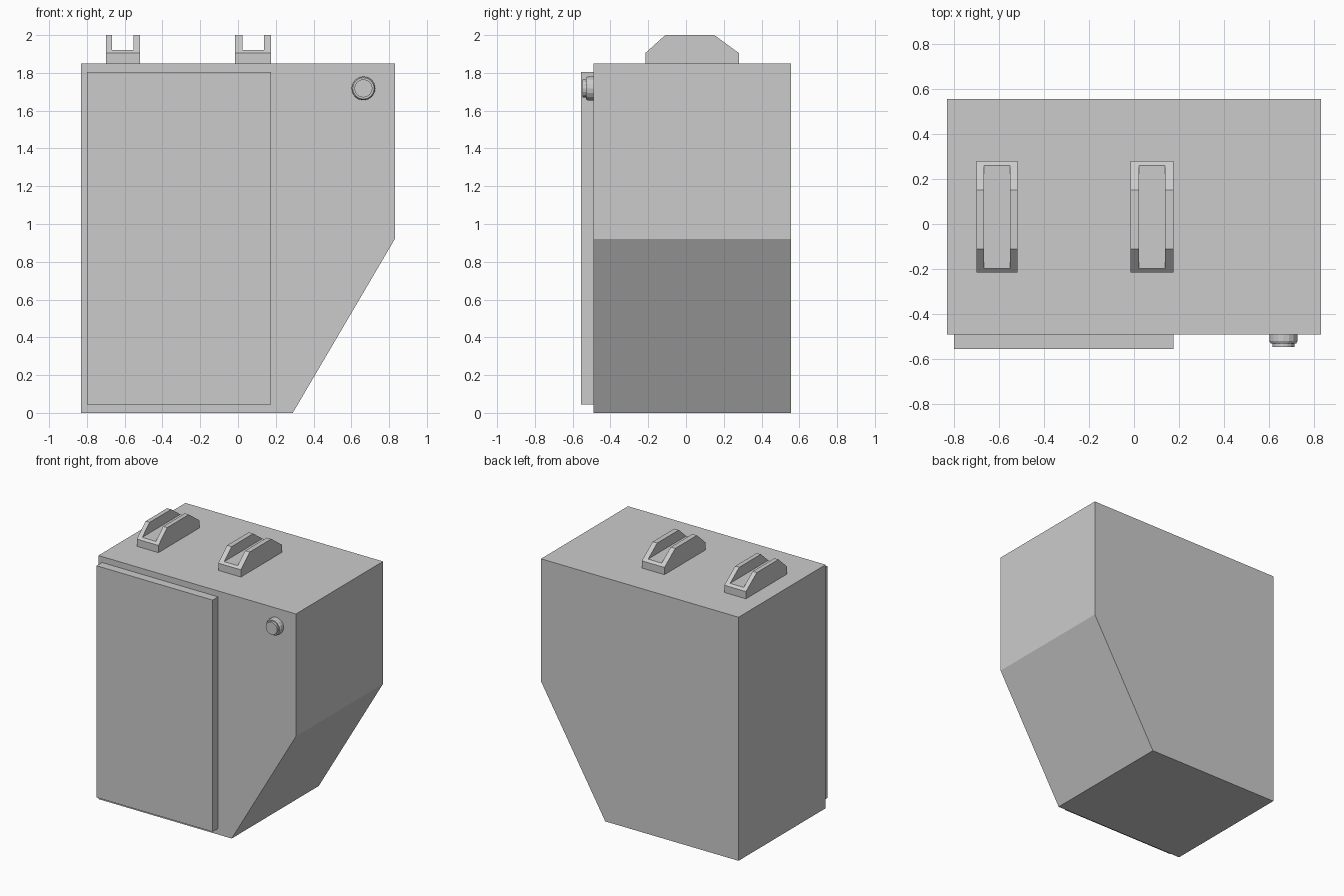
import bpy, bmesh, math
from mathutils import Vector

if "Cube" in bpy.data.objects:
    bpy.data.objects.remove(bpy.data.objects["Cube"])


def prism(name, profile, place, start, end):
    """Extrude a 2D profile from start to end; place maps (a, b, depth) to xyz."""
    bm = bmesh.new()
    face = bm.faces.new([bm.verts.new(place(a, b, start)) for a, b in profile])
    moved = bmesh.ops.extrude_face_region(bm, geom=[face])["geom"]
    shift = Vector(place(0, 0, end)) - Vector(place(0, 0, start))
    bmesh.ops.translate(bm, vec=shift,
                        verts=[v for v in moved if isinstance(v, bmesh.types.BMVert)])
    bmesh.ops.recalc_face_normals(bm, faces=bm.faces)
    mesh = bpy.data.meshes.new(name)
    bm.to_mesh(mesh)
    bm.free()
    obj = bpy.data.objects.new(name, mesh)
    bpy.context.collection.objects.link(obj)
    return obj


def along_y(a, b, d):
    return (a, d, b)


def along_x(a, b, d):
    return (d, a, b)


def rect(a0, a1, b0, b1):
    return [(a0, b0), (a1, b0), (a1, b1), (a0, b1)]


# Cabinet with a sloped lower right corner
prism("cabinet_body",
      [(-0.83, 0), (0.29, 0), (0.83, 0.92), (0.83, 1.85), (-0.83, 1.85)],
      along_y, -0.49, 0.555)

# Front door panel
prism("door_panel", rect(-0.80, 0.175, 0.045, 1.805), along_y, -0.555, -0.49)

# Top brackets: tapered blocks with a channel cut through
side = [(-0.215, 1.85), (-0.215, 1.905), (-0.11, 2.0),
        (0.15, 2.0), (0.28, 1.905), (0.28, 1.85)]
for name, x0, x1, wall in (("left_bracket", -0.70, -0.518, 0.034),
                           ("right_bracket", -0.015, 0.175, 0.038)):
    bracket = prism(name, side, along_x, x0, x1)
    cutter = prism(name + "_cutter", rect(x0 + wall, x1 - wall, 1.92, 2.1),
                   along_y, -0.4, 0.4)
    cutter.hide_render = True
    mod = bracket.modifiers.new("channel", "BOOLEAN")
    mod.operation = "DIFFERENCE"
    mod.solver = "EXACT"
    mod.object = cutter
    bpy.context.view_layer.objects.active = bracket
    bpy.ops.object.modifier_apply(modifier=mod.name)
    bpy.data.objects.remove(cutter)

# Round button: rings of (radius, y), capped at both ends
SIDES = 16
bm = bmesh.new()
rings = []
for r, y in ((0.063, -0.49), (0.063, -0.52), (0.057, -0.53),
             (0.048, -0.53), (0.048, -0.547)):
    angles = [2 * math.pi * i / SIDES for i in range(SIDES)]
    rings.append([bm.verts.new((0.664 + r * math.cos(t), y, 1.718 + r * math.sin(t)))
                  for t in angles])
for a, b in zip(rings, rings[1:]):
    for i in range(SIDES):
        j = (i + 1) % SIDES
        bm.faces.new((a[i], a[j], b[j], b[i]))
bm.faces.new(rings[0])
bm.faces.new(rings[-1])
bmesh.ops.recalc_face_normals(bm, faces=bm.faces)
mesh = bpy.data.meshes.new("door_button")
bm.to_mesh(mesh)
bm.free()
bpy.context.collection.objects.link(bpy.data.objects.new("door_button", mesh))
